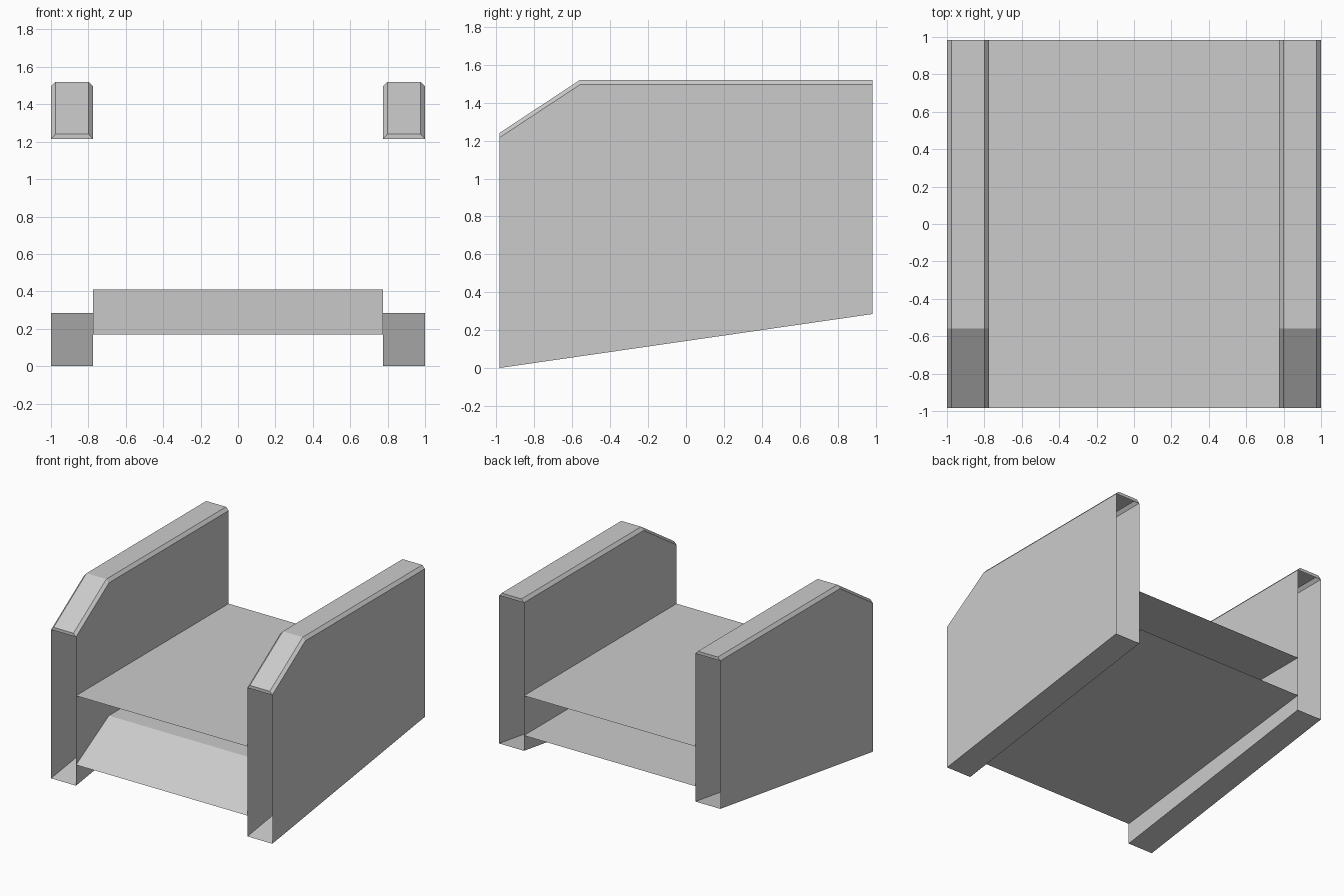
import bpy

if "Cube" in bpy.data.objects:
    bpy.data.objects.remove(bpy.data.objects["Cube"])

Y0, YK, Y1 = -0.985, -0.56, 0.985   # front, kink, back
XI, XO, CH = 0.775, 1.0, 0.023      # panel inner/outer x, chamfer


def make(name, verts, faces):
    me = bpy.data.meshes.new(name)
    me.from_pydata(verts, [], faces)
    me.update()
    ob = bpy.data.objects.new(name, me)
    bpy.context.collection.objects.link(ob)
    return ob


def side_panel(name, sign):
    # hollow tube along y, chamfered along the top, open at both ends
    verts, faces, n = [], [], 6
    for y, top in ((Y0, 1.24), (YK, 1.52), (Y1, 1.52)):
        bot = 0.285 * (y - Y0) / (Y1 - Y0)
        sh = top - 0.025
        section = [(XI, bot), (XI, sh), (XI + CH, top),
                   (XO - CH, top), (XO, sh), (XO, bot)]
        verts += [(sign * x, y, z) for x, z in section]
    for s in range(2):
        for i in range(n):
            j = (i + 1) % n
            faces.append((s * n + i, s * n + j, (s + 1) * n + j, (s + 1) * n + i))
    # narrow strips closing the chamfer at the ends
    faces.append((4, 3, 2, 1))
    faces.append(tuple(2 * n + i for i in (1, 2, 3, 4)))
    if sign < 0:
        faces = [f[::-1] for f in faces]
    faces = [f[::-1] if k < 12 else f for k, f in enumerate(faces)]
    return make(name, verts, faces)


def across(name, profile, faces):
    # sheets spanning between the panels, profile given as (y, z)
    verts = [(x, y, z) for y, z in profile for x in (-XI, XI)]
    return make(name, verts, faces)


# side panels
side_panel("right_side_panel", 1)
side_panel("left_side_panel", -1)

# flat seat sheet
across("seat", [(Y0, 0.735), (Y1, 0.735)], [(0, 1, 3, 2)])

# wedge-shaped base: front slope, flat top, sloping underside
across("base", [(Y0, 0.17), (YK, 0.41), (Y1, 0.41)],
       [(0, 1, 3, 2), (2, 3, 5, 4), (0, 4, 5, 1)])
